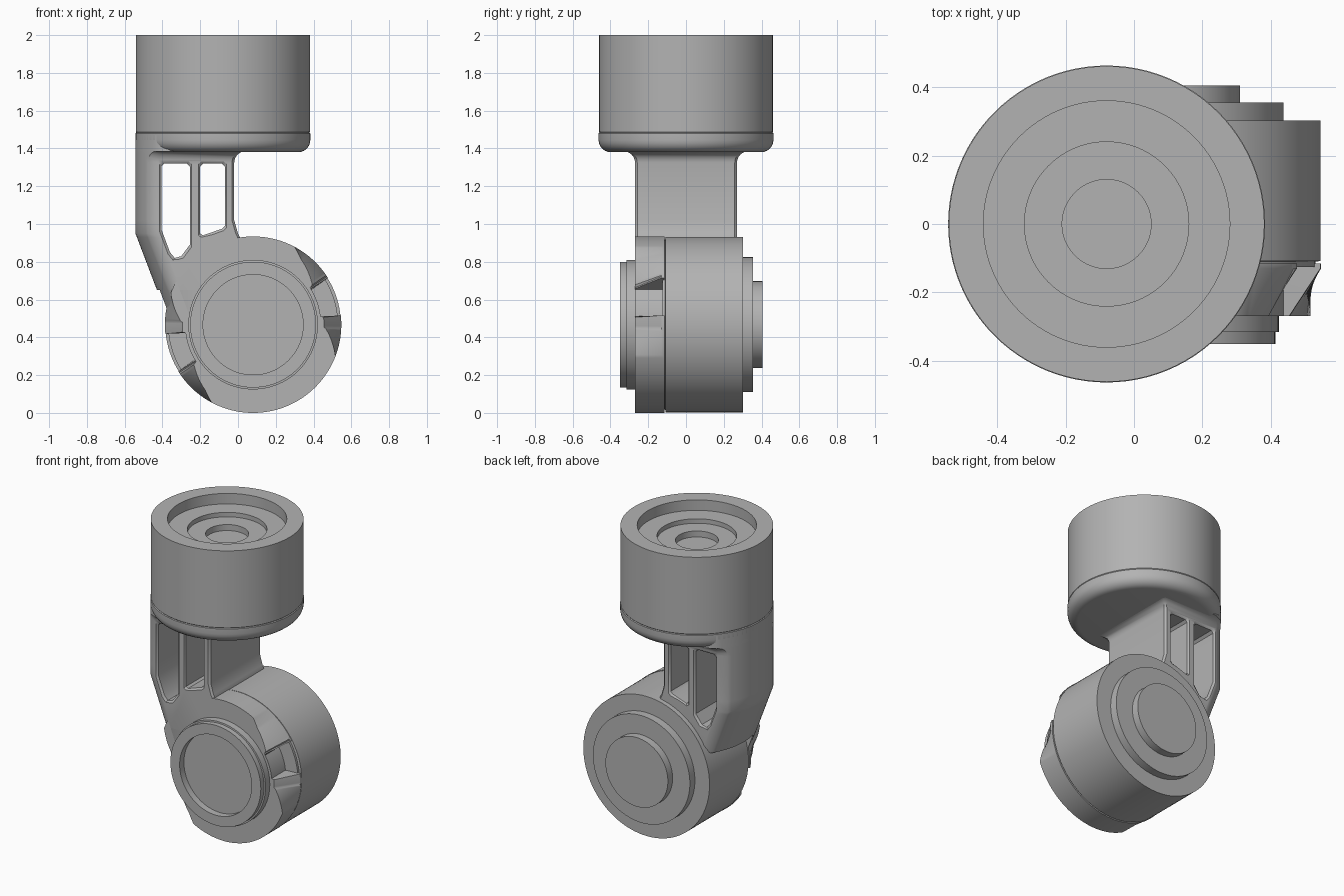
import bpy, bmesh, math

if "Cube" in bpy.data.objects:
    bpy.data.objects.remove(bpy.data.objects["Cube"])

grey = bpy.data.materials.new("plain grey")
grey.use_nodes = True
GREY = (0.45, 0.45, 0.45, 1)
grey.diffuse_color = GREY
grey.node_tree.nodes["Principled BSDF"].inputs["Base Color"].default_value = GREY

CUP_X, CUP_R = -0.08, 0.463
HUB_X, HUB_Z, HUB_R = 0.08, 0.467, 0.467


def smooth(ob):
    bpy.ops.object.select_all(action="DESELECT")
    ob.select_set(True)
    bpy.context.view_layer.objects.active = ob
    bpy.ops.object.shade_smooth_by_angle(angle=math.radians(32))


def loft(name, rings):
    """Skin closed rings of equal length and cap both ends."""
    bm = bmesh.new()
    loops = [[bm.verts.new(p) for p in ring] for ring in rings]
    for a, b in zip(loops, loops[1:]):
        for i in range(len(a)):
            j = (i + 1) % len(a)
            bm.faces.new((a[i], a[j], b[j], b[i]))
    bm.faces.new(loops[0])
    bm.faces.new(loops[-1])
    bmesh.ops.recalc_face_normals(bm, faces=bm.faces)
    mesh = bpy.data.meshes.new(name)
    bm.to_mesh(mesh)
    bm.free()
    mesh.materials.append(grey)
    ob = bpy.data.objects.new(name, mesh)
    bpy.context.collection.objects.link(ob)
    smooth(ob)
    return ob


def turn(name, profile, upright, n=96):
    """Turned part from (radius, height) pairs, about z or about y."""
    rings = []
    for r, h in profile:
        ring = []
        for i in range(n):
            a = math.tau * i / n
            u, v = r * math.cos(a), r * math.sin(a)
            ring.append((CUP_X + u, v, h) if upright else (HUB_X + u, h, HUB_Z + v))
        rings.append(ring)
    return loft(name, rings)


def quarter(r, h, rad, steps=6):
    """Rounded bottom corner of a turned part."""
    angles = [math.pi / 2 * i / steps for i in range(steps + 1)]
    return [(r - rad + rad * math.sin(a), h + rad - rad * math.cos(a)) for a in angles]


# Upper cup: rounded base, then the socket with its stepped recess
turn("cup_base", quarter(CUP_R, 1.38, 0.065) + [(CUP_R, 1.48), (CUP_R - 0.005, 1.484)], True)
turn("cup_socket", [(CUP_R - 0.005, 1.484), (CUP_R - 0.002, 1.488), (CUP_R - 0.002, 2.0),
                    (0.36, 2.0), (0.36, 1.93), (0.24, 1.93), (0.24, 1.90),
                    (0.13, 1.90), (0.13, 1.86)], True)

# Motor drum with seam groove in front and stepped end caps at the back
turn("motor_drum", [(0.45, -0.125), (0.45, -0.11), (0.465, -0.108), (0.465, 0.302)], False)
turn("motor_back_cap", [(0.357, 0.29), (0.357, 0.355)], False)
turn("motor_back_boss", [(0.23, 0.35), (0.23, 0.405)], False)

# Front ring around a shallow dish
turn("front_ring", [(0.343, -0.25), (0.343, -0.315), (0.333, -0.316), (0.333, -0.35),
                    (0.265, -0.35), (0.265, -0.305)], False)


# Hub plate: two opposite notches with lobes that taper towards the front
def mix(a, a0, a1, r0, r1):
    return r0 + (r1 - r0) * (a - a0) / (a1 - a0)


def front_radius(a):
    if a < -21 or a > 62:
        return HUB_R
    if a < -2:
        return mix(a, -21, -2, HUB_R, 0.38)
    if a > 54:
        return mix(a, 54, 62, 0.43, HUB_R)
    if a > 33:
        return mix(a, 33, 54, 0.375, 0.43)
    return 0.36 if a > 6 else 0.375


def back_radius(a):
    return 0.36 if 6 < a < 32 else HUB_R


def hub_ring(y, radius):
    ring = []
    for half in (0, 180):
        for k in range(-60, 120):
            t = math.radians(k + half)
            r = radius(k)
            ring.append((HUB_X + r * math.cos(t), y, HUB_Z + r * math.sin(t)))
    return ring


hub = loft("hub_plate", [hub_ring(-0.115, back_radius), hub_ring(-0.13, back_radius),
                         hub_ring(-0.2695, front_radius)])


# Neck: D-shaped section following the cup, leaning inwards below the bend
def lean(z):
    return max(0, 0.95 - z) * 0.38


def arc_x(y, z):
    return CUP_X - math.sqrt(CUP_R ** 2 - y * y) + lean(z)


def neck_ring(z, flare, right):
    w, c, n = 0.27 + flare, 0.012, 24
    edge = w - 0.03
    ys = [-edge + 2 * edge * i / n for i in range(n + 1)]
    pts = [(arc_x(y, z), y, z) for y in ys]
    inner = arc_x(w, z) + 0.035
    pts += [(inner, w, z), (right + flare - c, w, z), (right + flare, w - c, z),
            (right + flare, c - w, z), (right + flare - c, -w, z), (inner, -w, z)]
    return pts


rings = [neck_ring(0.65, 0, 0.01), neck_ring(0.93, 0, 0.01),
         neck_ring(0.95, 0, 0), neck_ring(1.02, 0, -0.02)]
for i in range(7):
    a = math.pi / 2 * i / 6
    rings.append(neck_ring(1.325 + 0.06 * math.sin(a), 0.06 * (1 - math.cos(a)), -0.02))
rings.append(neck_ring(1.47, 0.06, -0.02))
neck = loft("neck", rings)


# Front arm carrying the lean down to the hub
def arm_ring(z):
    front, back, n = -0.27, -0.115, 8
    ys = [back + (front + 0.03 - back) * i / n for i in range(n + 1)]
    pts = [(arc_x(y, z), y, z) for y in ys]
    return pts + [(arc_x(front, z) + 0.035, front, z), (-0.1, front, z), (-0.1, back, z)]


loft("front_arm", [arm_ring(0.65), arm_ring(0.445)])

# Neck windows, cut through with chamfered rims
WINDOWS = {
    "outer": [(-.39, 1.32), (-.27, 1.32), (-.255, 1.305), (-.255, .89), (-.30, .83),
              (-.335, .82), (-.36, .85), (-.405, .97), (-.405, 1.305)],
    "inner": [(-.185, 1.32), (-.085, 1.32), (-.07, 1.305), (-.07, .99), (-.085, .975),
              (-.185, .94), (-.2, .95), (-.2, 1.305)],
}
for label, outline in WINDOWS.items():
    cx = sum(p[0] for p in outline) / len(outline)
    cz = sum(p[1] for p in outline) / len(outline)

    def rim(y, grow):
        return [(x + math.copysign(grow, x - cx), y, z + math.copysign(grow, z - cz))
                for x, z in outline]

    cutter = loft(label + "_window_cutter", [rim(-0.29, 0.03), rim(-0.26, 0),
                                             rim(0.26, 0), rim(0.29, 0.03)])
    mod = neck.modifiers.new(label + " window", "BOOLEAN")
    mod.operation, mod.solver, mod.object = "DIFFERENCE", "EXACT", cutter
    bpy.ops.object.select_all(action="DESELECT")
    neck.select_set(True)
    bpy.context.view_layer.objects.active = neck
    bpy.ops.object.modifier_apply(modifier=mod.name)
    bpy.data.objects.remove(cutter)
smooth(neck)
